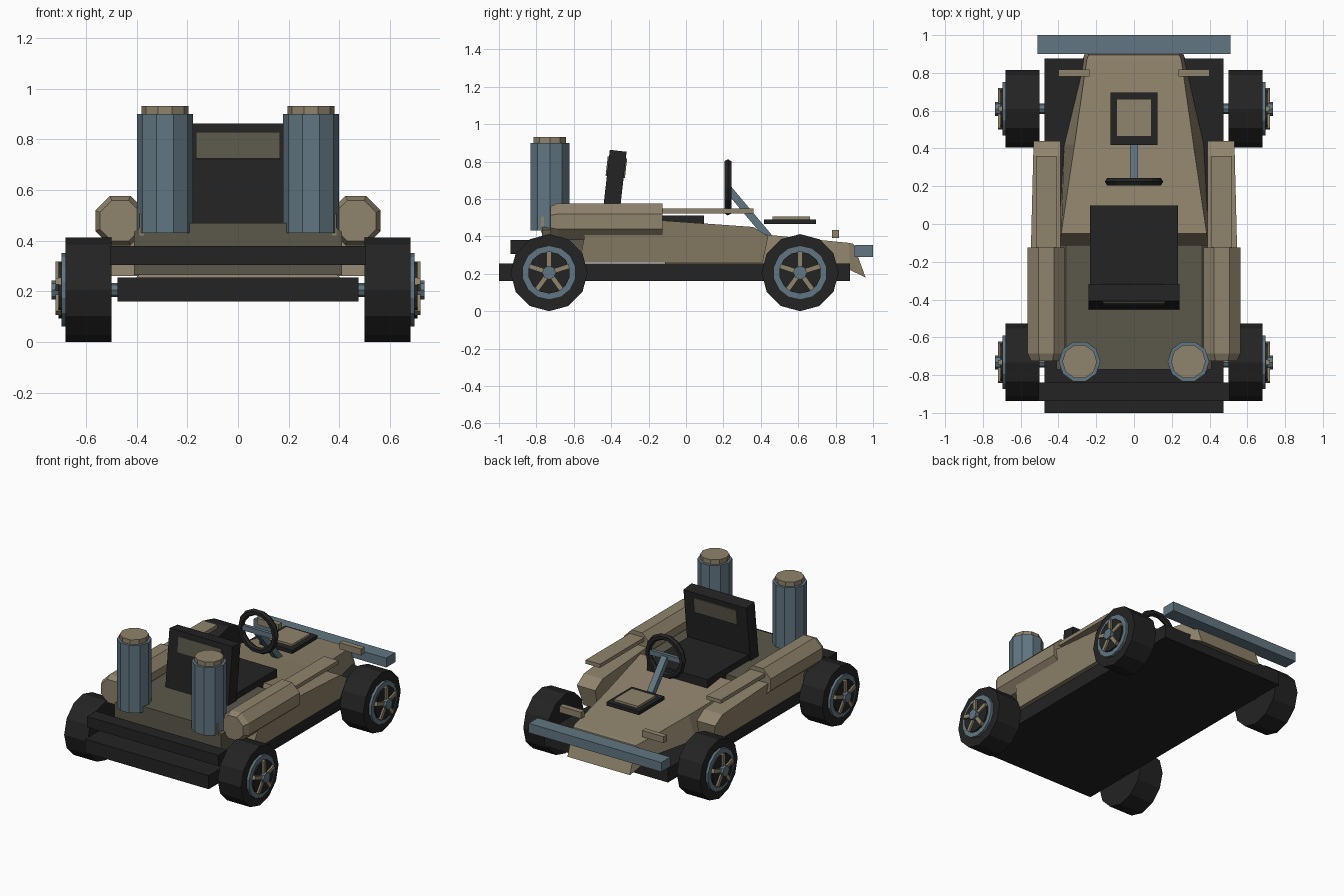
import bpy, bmesh, math
from mathutils import Vector, Matrix

if "Cube" in bpy.data.objects:
    bpy.data.objects.remove(bpy.data.objects["Cube"])


def make_mat(name, rgb):
    m = bpy.data.materials.new(name)
    m.diffuse_color = (*rgb, 1)
    m.use_nodes = True
    m.node_tree.nodes["Principled BSDF"].inputs["Base Color"].default_value = m.diffuse_color
    return m


TAN = make_mat("tan paint", (0.275, 0.227, 0.15))
BLUE = make_mat("steel blue", (0.122, 0.181, 0.223))
BLACK = make_mat("black rubber", (0.017, 0.017, 0.017))
OLIVE = make_mat("dark olive", (0.105, 0.098, 0.069))


def finish(name, bm, mat):
    bmesh.ops.recalc_face_normals(bm, faces=bm.faces[:])
    me = bpy.data.meshes.new(name)
    bm.to_mesh(me)
    bm.free()
    me.materials.append(mat)
    ob = bpy.data.objects.new(name, me)
    bpy.context.collection.objects.link(ob)
    return ob


def box(name, mat, x, y, z, matrix=None):
    bm = bmesh.new()
    bmesh.ops.create_cube(bm, size=1)
    for v in bm.verts:
        v.co = Vector((r[0] + (c + 0.5) * (r[1] - r[0]) for c, r in zip(v.co, (x, y, z))))
    if matrix:
        bm.transform(matrix)
    return finish(name, bm, mat)


def loft(name, mat, rings):
    """Closed solid through rings with equal point counts."""
    bm = bmesh.new()
    vs = [[bm.verts.new(p) for p in r] for r in rings]
    n = len(vs[0])
    for a, b in zip(vs, vs[1:]):
        for i in range(n):
            j = (i + 1) % n
            bm.faces.new((a[i], a[j], b[j], b[i]))
    bm.faces.new(vs[0])
    bm.faces.new(vs[-1])
    return finish(name, bm, mat)


def cyl(name, mat, r, a, b, sides, turn=0.0):
    """Cylinder from point a to point b along x or z."""
    a, b = Vector(a), Vector(b)
    rings = []
    for p in (a, b):
        ring = []
        for i in range(sides):
            t = turn + math.tau * i / sides
            u, w = r * math.cos(t), r * math.sin(t)
            ring.append(p + (Vector((0, w, u)) if abs(b.x - a.x) > 1e-4 else Vector((u, w, 0))))
        rings.append(ring)
    return loft(name, mat, rings)


# chassis and bumpers
box("chassis_plate", BLACK, (-0.475, 0.475), (-1, 0.877), (0.16, 0.255))
box("black_bumper", BLACK, (-0.505, 0.505), (-0.937, -0.84), (0.305, 0.38))
box("blue_bumper", BLUE, (-0.51, 0.51), (0.9, 1.0), (0.29, 0.355))

# wheels with rim, spokes and hub
for y in (-0.732, 0.61):
    cyl("axle", BLUE, 0.028, (-0.55, y, 0.205), (0.55, y, 0.205), 8)
    for s in (-1, 1):
        def disc(name, mat, r, x0, x1, n):
            cyl(name, mat, r, (s * x0, y, 0.206), (s * x1, y, 0.206), n)
        disc("tyre", BLACK, 0.206, 0.50, 0.68, 12)
        disc("rim", BLUE, 0.145, 0.67, 0.697, 14)
        disc("rim_centre", BLACK, 0.112, 0.69, 0.708, 14)
        disc("hub", BLUE, 0.037, 0.70, 0.735, 8)
        for k in range(5):
            m = Matrix.Translation((s * 0.709, y, 0.206)) @ Matrix.Rotation(math.tau * k / 5, 4, 'X')
            box("spoke", TAN, (-0.011, 0.011), (-0.013, 0.013), (0.02, 0.112), m)


# wedge-shaped hood and nose: cross-sections along y
def section(y_low, y_top, low, top, z_low, z_top):
    return [(-low, y_low, z_low), (low, y_low, z_low), (top, y_top, z_top), (-top, y_top, z_top)]


loft("hood", TAN, [section(-0.115, -0.05, 0.40, 0.385, 0.25, 0.472),
                   section(0.42, 0.42, 0.37, 0.315, 0.25, 0.41),
                   section(0.877, 0.87, 0.27, 0.25, 0.22, 0.365),
                   section(0.96, 0.895, 0.24, 0.24, 0.18, 0.36)])

# rear deck with chamfered top edges
deck = [(-0.41, 0.265), (0.41, 0.265), (0.41, 0.435), (0.36, 0.47), (-0.36, 0.47), (-0.41, 0.435)]
loft("deck", OLIVE, [[(x, y, z) for x, z in deck] for y in (-0.77, -0.11)])

# side parts
side_profile = [(-0.57, 0.26), (-0.52, 0.52), (-0.13, 0.485), (0.36, 0.45), (0.44, 0.40), (0.41, 0.26)]
for s in (-1, 1):
    # side pod, leaning slightly in toward the bottom
    rings = []
    for inner in (True, False):
        rings.append([(s * (0.39 if inner else (0.50 if z < 0.3 else 0.555 - 0.025 * (y + 0.5))), y, z)
                      for y, z in side_profile])
    loft("side_pod", TAN, rings)

    # octagonal rear pod with a bevelled end
    rings = []
    for y, r in ((-0.725, 0.082), (-0.685, 0.1), (-0.125, 0.1)):
        rings.append([(s * 0.465 + r * math.cos(math.tau * (i + 0.5) / 8) * 1.06, y,
                       0.479 + r * math.sin(math.tau * (i + 0.5) / 8) * 1.06) for i in range(8)])
    loft("rear_pod", TAN, rings)
    x = sorted((s * 0.41, s * 0.52))
    box("side_rail", TAN, x, (-0.14, 0.36), (0.522, 0.548))
    box("nose_fin", TAN, sorted((s * 0.235, s * 0.40)), (0.78, 0.817), (0.39, 0.435))
    box("rear_tab", TAN, sorted((s * 0.37, s * 0.388)), (-0.775, -0.74), (0.42, 0.505))

    # upright tanks
    cyl("tank", BLUE, 0.11, (s * 0.288, -0.728, 0.43), (s * 0.288, -0.728, 0.9), 10)
    cyl("tank_cap", TAN, 0.092, (s * 0.288, -0.728, 0.89), (s * 0.288, -0.728, 0.932), 10)

# seat with tilted backrest and headrest panel
box("seat_base", BLACK, (-0.232, 0.232), (-0.36, 0.097), (0.40, 0.512))
lean = Matrix.Translation((0, -0.41, 0.44)) @ Matrix.Rotation(math.radians(-6.5), 4, 'X')
box("seat_back", BLACK, (-0.242, 0.242), (-0.045, 0.045), (0, 0.42), lean)
box("headrest_panel", OLIVE, (-0.165, 0.165), (-0.052, 0.052), (0.28, 0.385), lean)

# hood scoop
box("scoop_base", BLACK, (-0.125, 0.125), (0.417, 0.695), (0.465, 0.49))
box("scoop_plate", TAN, (-0.092, 0.092), (0.463, 0.662), (0.485, 0.505))

# steering column, crossbar and wheel
a, b = Vector((0, 0.225, 0.655)), Vector((0, 0.46, 0.375))
d = b - a
col = Matrix.Translation(a) @ d.to_track_quat('Z', 'Y').to_matrix().to_4x4()
box("steering_column", BLUE, (-0.022, 0.022), (-0.02, 0.02), (0, d.length), col)
box("steering_crossbar", BLUE, (-0.125, 0.125), (0.212, 0.236), (0.645, 0.68))
bpy.ops.mesh.primitive_torus_add(major_segments=14, minor_segments=6, major_radius=0.132, minor_radius=0.022,
                                 location=(0, 0.224, 0.662), rotation=(math.pi / 2, 0, 0))
wheel = bpy.context.object
wheel.name = "steering_wheel"
wheel.data.materials.append(BLACK)
